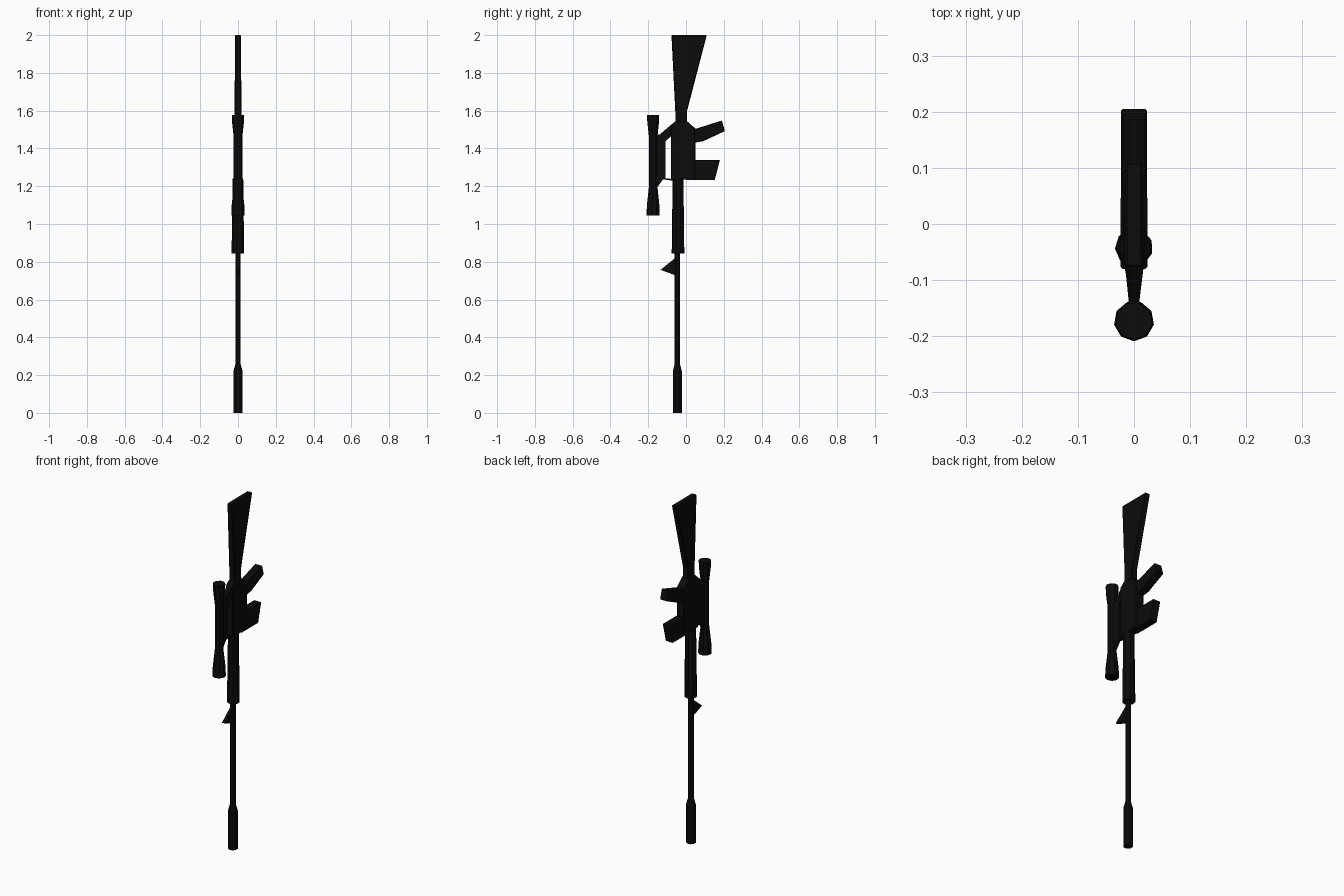
import bpy, bmesh, math

if "Cube" in bpy.data.objects:
    bpy.data.objects.remove(bpy.data.objects["Cube"])

black = bpy.data.materials.new("matte black")
black.diffuse_color = (0.0035, 0.0035, 0.0035, 1)
black.use_nodes = True
black.node_tree.nodes["Principled BSDF"].inputs["Base Color"].default_value = black.diffuse_color


def finish(name, bm):
    bmesh.ops.recalc_face_normals(bm, faces=bm.faces)
    mesh = bpy.data.meshes.new(name)
    bm.to_mesh(mesh)
    bm.free()
    mesh.materials.append(black)
    ob = bpy.data.objects.new(name, mesh)
    bpy.context.collection.objects.link(ob)
    return ob


def plate(name, pts, bevel=0.0):
    """Side profile of (y, z, half width) points, mirrored across x."""
    bm = bmesh.new()
    left = [bm.verts.new((-w, y, z)) for y, z, w in pts]
    right = [bm.verts.new((w, y, z)) for y, z, w in pts]
    bm.faces.new(left)
    bm.faces.new(right[::-1])
    n = len(pts)
    for i in range(n):
        j = (i + 1) % n
        bm.faces.new((left[j], left[i], right[i], right[j]))
    ob = finish(name, bm)
    if bevel:
        mod = ob.modifiers.new("edge", 'BEVEL')
        mod.width = bevel
        mod.segments = 1
    return ob


def tube(name, y0, sides, rings, start=-math.pi / 2):
    """Upright low-poly turned part from (z, radius) rings."""
    bm = bmesh.new()
    loops = []
    for z, r in rings:
        loops.append([bm.verts.new((r * math.cos(start + 2 * math.pi * k / sides),
                                    y0 + r * math.sin(start + 2 * math.pi * k / sides), z))
                      for k in range(sides)])
    for a, b in zip(loops, loops[1:]):
        for k in range(sides):
            m = (k + 1) % sides
            bm.faces.new((a[k], a[m], b[m], b[k]))
    bm.faces.new(loops[0][::-1])
    bm.faces.new(loops[-1])
    return finish(name, bm)


def flat(pts, w):
    return [(y, z, w) for y, z in pts]


# Shoulder stock
plate("stock", [(-.077, 2, .016), (.11, 2, .016), (.006, 1.6, .018), (.006, 1.53, .02),
                (-.055, 1.53, .02), (-.057, 1.6, .018)], .004)

# Receiver body, pistol grip, magazine
plate("receiver", flat([(-.08, 1.235), (.05, 1.235), (.05, 1.505), (.005, 1.545),
                        (-.055, 1.545), (-.08, 1.52)], .024), .004)
plate("pistol_grip", flat([(.04, 1.505), (.055, 1.505), (.19, 1.548), (.206, 1.492),
                           (.09, 1.438), (.04, 1.43)], .023), .003)
plate("magazine", flat([(.0, 1.34), (.18, 1.34), (.152, 1.232), (.0, 1.232)], .022))

# Scope mount: rear brace, rail and thin front brace, leaving an open gap
plate("mount_rear_brace", [(-.055, 1.545, .018), (-.142, 1.472, .009),
                           (-.108, 1.44, .010), (-.078, 1.465, .017)])
plate("mount_rail", flat([(-.155, 1.19), (-.155, 1.475), (-.12, 1.475), (-.108, 1.455),
                          (-.108, 1.238), (-.122, 1.236)], .010))
plate("mount_front_brace", flat([(-.125, 1.244), (-.07, 1.238), (-.07, 1.229),
                                 (-.118, 1.236)], .010))

# Scope with flared ends
tube("scope", -.173, 9, [(1.045, .036), (1.1, .034), (1.2, .023), (1.46, .023),
                         (1.54, .032), (1.578, .033)])

# Handguard, barrel, muzzle
tube("handguard", -.042, 9, [(.845, .034), (1.24, .029)], .4)
tube("barrel", -.046, 8, [(.2, .015), (.88, .015)], math.pi / 8)
tube("muzzle", -.046, 8, [(0, .026), (.22, .026), (.26, .015)], math.pi / 8)

# Front sight fin
plate("front_sight", flat([(-.045, .83), (-.135, .757), (-.06, .73), (-.045, .73)], .008))
